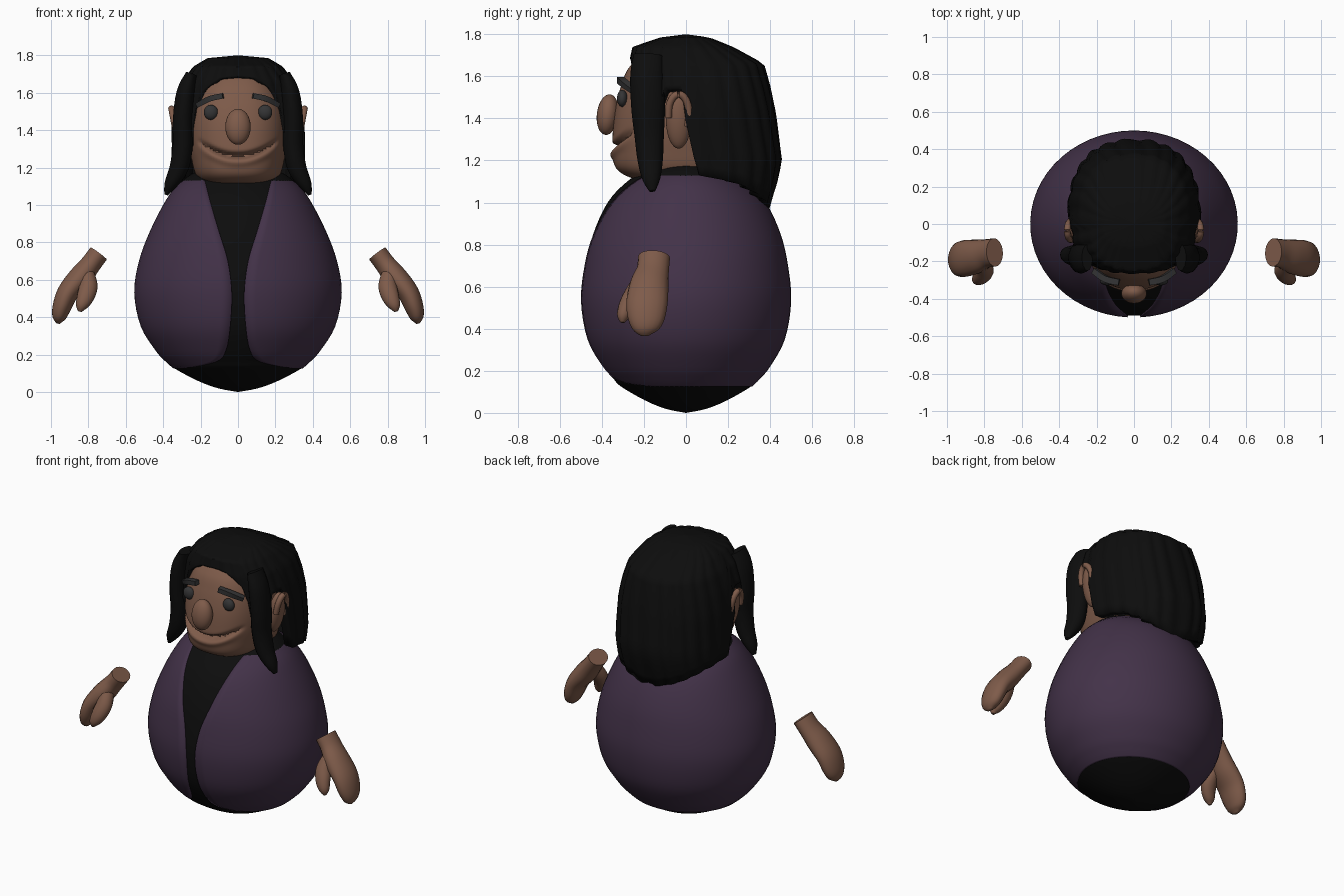
import bpy, bmesh
from math import sin, cos, pi, asin, exp, copysign, degrees
from mathutils import Vector, Matrix

cube = bpy.data.objects.get("Cube")
if cube:
    bpy.data.objects.remove(cube)


def material(name, rgb):
    m = bpy.data.materials.new(name)
    m.use_nodes = True
    m.diffuse_color = (*rgb, 1)
    node = m.node_tree.nodes["Principled BSDF"]
    node.inputs["Base Color"].default_value = (*rgb, 1)
    node.inputs["Roughness"].default_value = 0.8
    return m


SKIN = material("brown skin", (0.21, 0.105, 0.068))
PURPLE = material("purple cloth", (0.056, 0.032, 0.066))
BLACK = material("black", (0.004, 0.004, 0.004))
GREY = material("dark grey", (0.035, 0.035, 0.036))


def finish(name, bm, mat, sharp=50):
    me = bpy.data.meshes.new(name)
    bm.to_mesh(me)
    bm.free()
    me.materials.append(mat)
    me.shade_smooth()
    me.set_sharp_from_angle(angle=sharp * pi / 180)
    ob = bpy.data.objects.new(name, me)
    bpy.context.collection.objects.link(ob)
    return ob


def skin_rows(name, rows, mat, closed=True, caps=False, thick=0):
    """Join rows of points into a surface."""
    bm = bmesh.new()
    vs = [[bm.verts.new(p) for p in r] for r in rows]
    n = len(rows[0])
    for a, b in zip(vs, vs[1:]):
        for j in range(n if closed else n - 1):
            k = (j + 1) % n
            bm.faces.new((a[j], a[k], b[k], b[j]))
    if caps:
        bm.faces.new(vs[0])
        bm.faces.new(vs[-1])
    bmesh.ops.remove_doubles(bm, verts=bm.verts, dist=0.0004)
    if caps:
        bmesh.ops.recalc_face_normals(bm, faces=bm.faces)
    ob = finish(name, bm, mat)
    if thick:
        mod = ob.modifiers.new("thickness", "SOLIDIFY")
        mod.thickness, mod.offset = thick, -1
    return ob


def spline(pts, steps):
    """Smooth curve through all columns of a table."""
    out = []
    for i in range(len(pts) - 1):
        p = [pts[max(0, min(len(pts) - 1, i + k))] for k in (-1, 0, 1, 2)]
        for s in range(steps):
            t = s / steps
            out.append([b + 0.5 * t * (c - a + t * (2 * a - 5 * b + 4 * c - d + t * (3 * (b - c) + d - a)))
                        for a, b, c, d in zip(*p)])
    return out + [list(pts[-1])]


def lookup(table, v):
    for a, b in zip(table, table[1:]):
        if v <= b[0]:
            t = max(0, (v - a[0]) / (b[0] - a[0]))
            return [p + (q - p) * t for p, q in zip(a[1:], b[1:])]
    return list(table[-1][1:])


def squircle(th, hx, front, back, power=0.8):
    """Point on a rounded oval; angle 0 is the front."""
    s, c = sin(th), cos(th)
    x = hx * copysign(abs(s) ** power, s)
    y = (front if c > 0 else back) * abs(c) ** power
    return x, y


def loft(name, pts, mat, n=14, steps=4):
    """Tube along x, y, z with a half thickness and a half width."""
    path = spline(pts, steps)
    rows = []
    for i, p in enumerate(path):
        a, b = path[max(0, i - 1)], path[min(len(path) - 1, i + 1)]
        t = (Vector(b[:3]) - Vector(a[:3])).normalized()
        u = Vector((0, 1, 0))
        u = (u - t * u.dot(t)).normalized()
        w = t.cross(u)
        angles = [2 * pi * (k + 0.5) / n for k in range(n)]
        rows.append([Vector(p[:3]) + w * p[3] * cos(q) + u * p[4] * sin(q) for q in angles])
    return skin_rows(name, rows, mat, caps=True)


def ellipsoid(name, centre, size, mat, rot=(0, "X")):
    bm = bmesh.new()
    m = Matrix.Translation(centre) @ Matrix.Rotation(rot[0], 4, rot[1]) @ Matrix.Diagonal((*size, 1))
    bmesh.ops.create_uvsphere(bm, u_segments=24, v_segments=16, radius=1, matrix=m)
    return finish(name, bm, mat)


# Egg body: height, half width, half depth, half width of the coat opening
EGG = [(0, 0, 0, 0), (.02, .11, .10, 0), (.06, .22, .2, 0), (.125, .345, .315, .3),
       (.16, .385, .35, .12), (.22, .44, .4, .065), (.35, .52, .47, .042), (.53, .555, .5, .034),
       (.7, .53, .485, .055), (.85, .475, .45, .1), (1.0, .4, .38, .145), (1.1, .33, .285, .17),
       (1.18, .22, .16, .19), (1.21, 0, 0, 0)]
N = 56
body = [[(.98 * rx * sin(2 * pi * j / N), -.98 * ry * cos(2 * pi * j / N), z) for j in range(N)]
        for z, rx, ry, _ in spline(EGG, 4)]
skin_rows("body", body, BLACK)

# Open coat wrapped around the body
coat = []
for z, rx, ry, gap in spline(EGG[3:-1], 4):
    a = asin(min(1, gap / rx))
    angles = [a + (2 * pi - 2 * a) * j / N for j in range(N + 1)]
    coat.append([(rx * sin(q), -ry * cos(q), z) for q in angles])
skin_rows("coat", coat, PURPLE, closed=False, thick=0.016)

# Head: height, half width, front, back
HEAD = [(1.09, .1, -.12, .1), (1.11, .17, -.24, .15), (1.16, .225, -.33, .2), (1.25, .25, -.35, .22),
        (1.35, .265, -.347, .24), (1.45, .265, -.335, .25), (1.55, .25, -.31, .25),
        (1.64, .21, -.272, .22), (1.71, .14, -.19, .15), (1.75, 0, 0, 0)]
head = []
for z, hx, front, back in spline(HEAD, 10):
    row = []
    for j in range(96):
        x, y = squircle(2 * pi * j / 96, hx, front, back)
        if y < 0 and abs(x) < .22:
            # curved smile crease with a lip under it
            d = z - (1.262 + 1.8 * x * x)
            fade = 1 - (x / .22) ** 4
            y += fade * (.045 * exp(-(d / .013) ** 2) - .012 * exp(-((d + .035) / .02) ** 2))
        row.append((x, y, z))
    head.append(row)
skin_rows("head", head, SKIN, caps=True)
ellipsoid("nose", (0, -.372, 1.418), (.068, .052, .097), SKIN, (-.12, "X"))

# Hair: height, half width, front, back
HAIR = [(.95, .33, -.27, .385), (1.1, .35, -.27, .43), (1.2, .355, -.27, .45), (1.43, .35, -.268, .42),
        (1.55, .33, -.268, .395), (1.66, .295, -.268, .365), (1.74, .235, -.25, .22),
        (1.785, .16, -.12, .11), (1.8, 0, 0, 0)]
# Lower edge of the hair by angle from the front
RIM = [(0, 1.685), (15, 1.675), (33, 1.6), (38, 1.5), (42, 1.32), (66, 1.3), (71, 1.54), (88, 1.54),
       (91, 1.3), (94, 1.13), (120, 1.09), (150, 1.02), (180, .96)]
M = 144
hair = []
for i in range(27):
    row = []
    for j in range(M):
        th = 2 * pi * j / M
        rim = lookup(RIM, degrees(min(th, 2 * pi - th)))[0]
        z = 1.8 - (1.8 - rim) * (1 - i / 26) ** 2
        hx, front, back = lookup(HAIR, z)
        x, y = squircle(th, hx, front, back)
        wave = 1 + .03 * (abs(sin(12 * th + 3 * z)) - .4)
        row.append((x * wave, y * wave, z))
    hair.append(row)
skin_rows("hair", hair, BLACK, thick=0.06)

for s, side in ((1, "left"), (-1, "right")):
    def flip(pts):
        return [(s * p[0], *p[1:]) for p in pts]

    # Face details
    ellipsoid(side + "_eye", (s * .145, -.303, 1.495), (.038, .025, .04), GREY)
    loft(side + "_eyebrow", flip([(.08, -.312, 1.583, .02, .024), (.15, -.295, 1.568, .021, .024),
                                  (.215, -.25, 1.535, .018, .022)]), GREY, n=4)

    # Ear with a raised rim
    ellipsoid(side + "_ear", (s * .305, -.035, 1.39), (.042, .06, .135), SKIN, (s * .15, "Y"))
    arc = [pi * (k / 6 * 1.25 - .2) for k in range(7)]
    loft(side + "_ear_rim", [(s * (.338 + .018 * sin(q)), -.035 + .05 * cos(q), 1.42 + .095 * sin(q), .018, .018)
                             for q in arc], SKIN, n=8)

    # Long lock of hair in front of the ear
    loft(side + "_lock", flip([(.25, -.18, 1.7, .03, .07), (.28, -.185, 1.6, .05, .08), (.295, -.18, 1.45, .055, .08),
                               (.295, -.175, 1.32, .055, .07), (.315, -.17, 1.2, .052, .06),
                               (.36, -.165, 1.11, .035, .042), (.385, -.16, 1.055, .01, .015)]), BLACK)

    # Floating mitten hand
    loft(side + "_hand", flip([(.745, -.152, .74, .055, .076), (.79, -.158, .68, .056, .077),
                               (.845, -.175, .61, .064, .092), (.91, -.185, .53, .058, .098),
                               (.943, -.19, .45, .05, .088), (.957, -.195, .395, .035, .06),
                               (.96, -.195, .365, .008, .015)]), SKIN, n=18)
    loft(side + "_thumb", flip([(.815, -.19, .65, .04, .045), (.80, -.245, .57, .05, .045),
                                (.815, -.28, .51, .047, .04), (.837, -.298, .46, .032, .03),
                                (.845, -.302, .43, .01, .01)]), SKIN)
